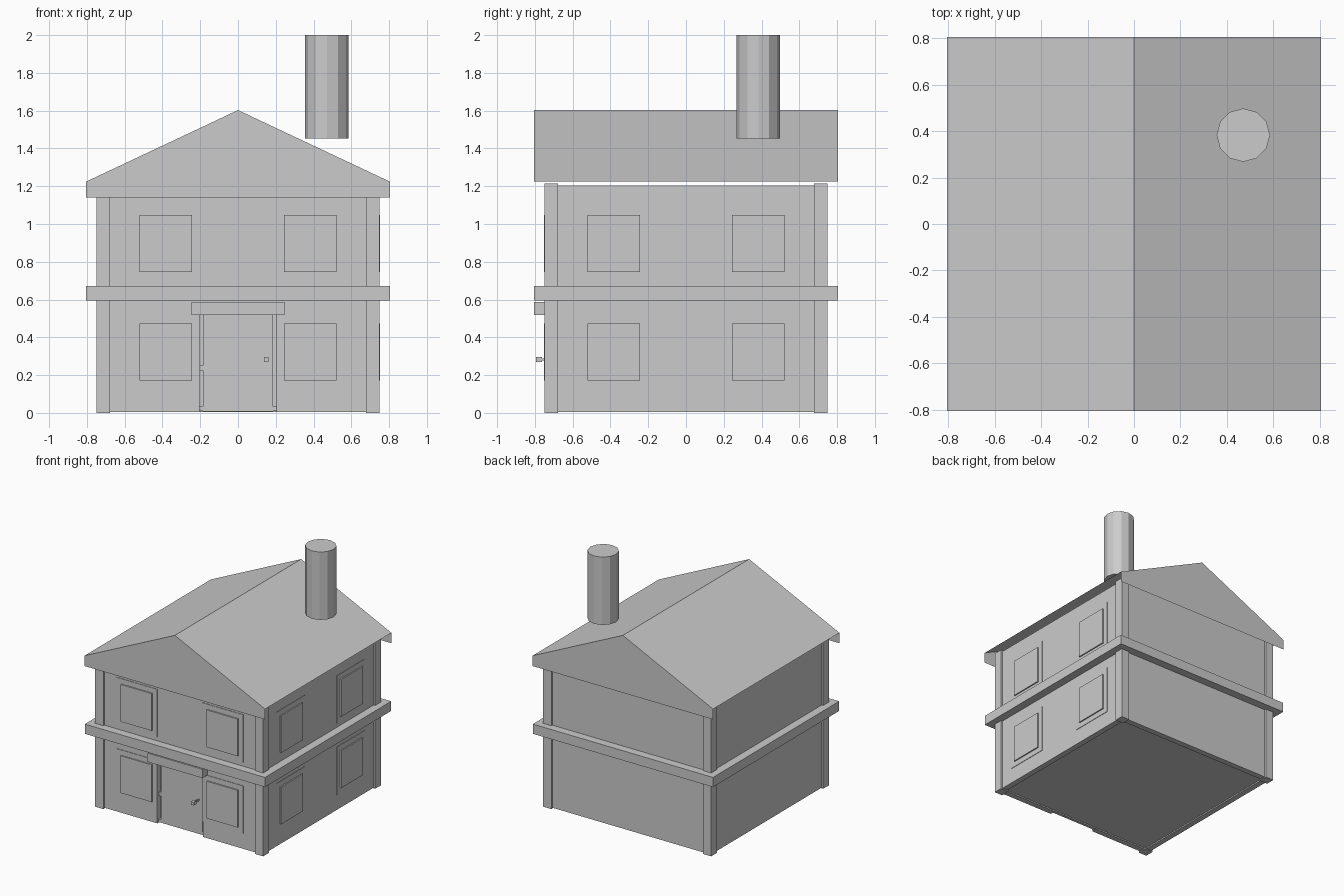
import bpy, bmesh

if "Cube" in bpy.data.objects:
    bpy.data.objects.remove(bpy.data.objects["Cube"])


def make(name, verts, faces):
    mesh = bpy.data.meshes.new(name)
    mesh.from_pydata(verts, [], faces)
    obj = bpy.data.objects.new(name, mesh)
    bpy.context.collection.objects.link(obj)
    return obj


def box(name, x0, x1, y0, y1, z0, z1):
    """Box given by its extents on each axis."""
    v = [(x, y, z) for x in (x0, x1) for y in (y0, y1) for z in (z0, z1)]
    f = [(0, 1, 3, 2), (4, 6, 7, 5), (0, 4, 5, 1),
         (2, 3, 7, 6), (0, 2, 6, 4), (1, 5, 7, 3)]
    return make(name, v, f)


def cut(target, cutter):
    """Subtract a hidden cutter from the target."""
    mod = target.modifiers.new("cut", "BOOLEAN")
    mod.operation = "DIFFERENCE"
    mod.solver = "EXACT"
    mod.object = cutter
    cutter.hide_render = True
    cutter.hide_set(True)


# House body with a recessed floor and a door opening
W = 0.737
walls = box("walls", -W, W, -W, W, 0.006, 1.205)
cut(walls, box("floor_cutter", -0.69, 0.69, -0.69, 0.69, -0.1, 0.016))
cut(walls, box("door_cutter", -0.205, 0.205, -0.9, -0.695, -0.1, 0.55))

# Belt between the two floors
box("belt", -0.804, 0.804, -0.804, 0.804, 0.594, 0.672)

# Corner posts
for sx in (-1, 1):
    for sy in (-1, 1):
        xs = sorted((sx * 0.677, sx * 0.75))
        ys = sorted((sy * 0.677, sy * 0.75))
        box("corner_post", *xs, *ys, 0.0, 1.215)

# Roof: open sheet with two slopes and two gable ends
R = 0.805
profile = [(-R, 1.14), (R, 1.14), (R, 1.224), (0, 1.603), (-R, 1.224)]
verts = [(x, y, z) for y in (-R, R) for x, z in profile]
make("roof", verts, [(0, 1, 2, 3, 4), (9, 8, 7, 6, 5), (2, 7, 8, 3), (3, 8, 9, 4)])

# Chimney
bpy.ops.mesh.primitive_cylinder_add(vertices=12, radius=0.115, depth=0.547,
                                    location=(0.471, 0.383, 1.7265))
bpy.context.object.name = "chimney"

# Windows on the front and right: a raised pane on a wider, very shallow frame
for c in (-0.3835, 0.3835):
    for z in (0.172, 0.747):
        for part, d, m in (("window_pane", 0.751, 0.0), ("window_frame", W + 0.004, 0.042)):
            a, b = c - 0.139 - m, c + 0.139 + m
            z0, z1 = z - m, z + 0.30 + m
            box("front_" + part, a, b, -d, -0.72, z0, z1)
            box("right_" + part, 0.72, d, a, b, z0, z1)

# Door set back in its opening, with lintel, hinges and knob
box("door", -0.185, 0.185, -0.715, -0.69, 0.008, 0.55)
box("door_lintel", -0.245, 0.245, -0.804, -0.70, 0.517, 0.588)
for x in (-0.205, 0.185):
    box("door_foot", x, x + 0.02, -0.72, -0.70, 0.01, 0.035)
box("door_hinge", -0.205, -0.185, -0.72, -0.70, 0.225, 0.25)
box("door_knob", 0.137, 0.162, -0.795, -0.762, 0.27, 0.296)
box("knob_stem", 0.144, 0.155, -0.765, -0.71, 0.277, 0.289)
